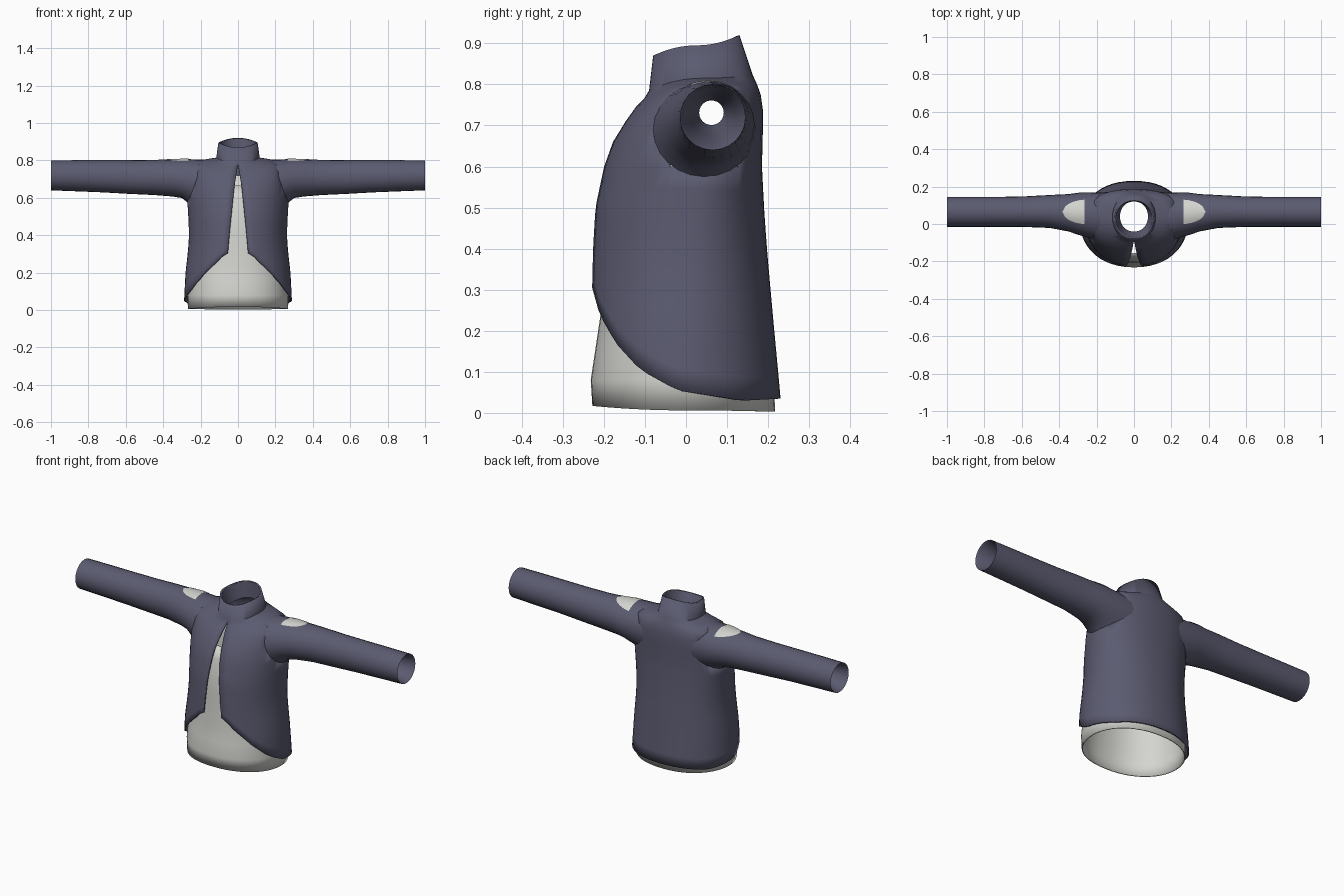
import bpy, bmesh, math
from mathutils import Vector
from mathutils.bvhtree import BVHTree

if "Cube" in bpy.data.objects:
    bpy.data.objects.remove(bpy.data.objects["Cube"])


def material(name, rgb):
    m = bpy.data.materials.new(name)
    m.diffuse_color = (*rgb, 1)
    m.use_nodes = True
    m.node_tree.nodes["Principled BSDF"].inputs["Base Color"].default_value = m.diffuse_color
    return m


NAVY = material("slate navy cloth", (0.105, 0.105, 0.165))
WHITE = material("off white cloth", (0.66, 0.66, 0.63))


def table(rows, v):
    """Linear lookup of row values by their first column."""
    if v <= rows[0][0]:
        return rows[0][1:]
    for a, b in zip(rows, rows[1:]):
        if v <= b[0]:
            f = (v - a[0]) / (b[0] - a[0])
            return tuple(p + (q - p) * f for p, q in zip(a[1:], b[1:]))
    return rows[-1][1:]


def section(t, hw, yf, yb, yc, zf, zs, zb):
    """Point on a garment ring: t = 0 at the front, pi at the back."""
    c = math.cos(t)
    y = yc - (yc - yf) * c if c > 0 else yc - (yb - yc) * c
    z = zs + ((zf if c > 0 else zb) - zs) * c * c
    return Vector((hw * max(math.sin(t), 0) ** 0.9, y, z))


def skin(bm, grid, closed=False):
    vs = [[bm.verts.new(p) for p in row] for row in grid]
    n = len(grid[0])
    for a, b in zip(vs, vs[1:]):
        for i in range(n if closed else n - 1):
            j = (i + 1) % n
            bm.faces.new((a[i], a[j], b[j], b[i]))


def finish(name, bm, mat, thick=0):
    me = bpy.data.meshes.new(name)
    bm.to_mesh(me)
    bm.free()
    me.materials.append(mat)
    ob = bpy.data.objects.new(name, me)
    bpy.context.collection.objects.link(ob)
    bpy.context.view_layer.objects.active = ob
    ob.select_set(True)
    bpy.ops.object.shade_smooth_by_angle(angle=math.radians(50))
    ob.select_set(False)
    mir = ob.modifiers.new("mirror", 'MIRROR')
    mir.use_clip = True
    if thick:
        sol = ob.modifiers.new("thickness", 'SOLIDIFY')
        sol.thickness = thick
        sol.offset = -1
    return ob


N = 24   # columns per half garment

# Jacket body: z, half width, front y, back y, centre y
LOWER = [(0, .29, -.236, .232, 0), (.04, .289, -.236, .23, 0), (.2, .281, -.235, .215, 0),
         (.31, .268, -.232, .205, .01), (.4, .262, -.229, .197, .02),
         (.5, .266, -.222, .19, .03), (.6, .272, -.2, .185, .04)]
# Shoulders and collar: half width, front y, back y, centre y, front z, side z, back z
UPPER = [(.274, -.178, .187, .05, .66, .68, .68), (.268, -.147, .187, .055, .71, .75, .74),
         (.24, -.122, .182, .058, .745, .788, .775), (.18, -.102, .173, .05, .765, .805, .80),
         (.116, -.09, .163, .037, .785, .815, .822), (.105, -.08, .13, .025, .87, .895, .92)]
# Front hem height by y, and half width of the opening by z
HEM = [(-.23, .31), (-.21, .24), (-.17, .17), (-.11, .105), (-.02, .055), (.14, .03), (.23, .035)]
GAP = [(.31, .055), (.45, .042), (.66, .02), (.785, 0)]


def column(k, z, hw):
    t0 = math.asin((table(GAP, z)[0] / hw) ** (1 / .9))
    return t0 + (math.pi - t0) * k / N


def lower(t, z):
    return section(t, *table(LOWER, z), z, z, z)


hems = []
for k in range(N + 1):
    z = .1
    for _ in range(12):
        z = (z + table(HEM, lower(column(k, .31, .268), z).y)[0]) / 2
    hems.append(z)
grid = []
for r in range(11):
    row = []
    for k in range(N + 1):
        z = hems[k] + (.6 - hems[k]) * r / 10
        row.append(lower(column(k, z, table(LOWER, z)[0]), z))
    grid.append(row)
for u in UPPER:
    grid.append([section(column(k, u[4], u[0]), *u) for k in range(N + 1)])
body = bmesh.new()
skin(body, grid)
body_tree = BVHTree.FromBMesh(body)

# Sleeve rings: x, centre y, centre z, radius y, radius z
BASE = (0, .045, .69, .125, .115)
SLEEVE = [(.30, .055, .703, .112, .104), (.35, .06, .706, .1, .099), (.45, .067, .709, .088, .094),
          (.58, .066, .711, .082, .09), (.72, .065, .715, .08, .086), (.87, .065, .718, .08, .083),
          (1.0, .065, .72, .08, .08)]


def ring(x, yc, zc, ry, rz, n=24):
    return [Vector((x, yc + ry * math.cos(a), zc + rz * math.sin(a)))
            for a in (2 * math.pi * i / n for i in range(n))]


# First sleeve ring is dropped onto the jacket side
root = ring(*BASE)
for p in root:
    hit = body_tree.ray_cast(Vector((1, p.y, p.z)), Vector((-1, 0, 0)))[0]
    p.x = min(hit.x, .28) if hit else .15


def in_arm(f):
    c = f.calc_center_median()
    return c.x > .12 and ((c.y - BASE[1]) / BASE[3]) ** 2 + ((c.z - BASE[2]) / BASE[4]) ** 2 < .75


# Armhole
bmesh.ops.delete(body, geom=[f for f in body.faces if in_arm(f)], context='FACES')
finish("jacket_body", body, NAVY, .008)

# Sleeves
bm = bmesh.new()
skin(bm, [root] + [ring(*s) for s in SLEEVE], True)
sleeve_tree = BVHTree.FromBMesh(bm)
finish("sleeves", bm, NAVY)

# Lining narrowing inwards from the cuffs
bm = bmesh.new()
skin(bm, [ring(1, .065, .72, .08, .08), ring(.99, .065, .72, .074, .074),
          ring(.88, .064, .725, .052, .052), ring(.75, .062, .731, .03, .03)], True)
finish("cuff_lining", bm, NAVY)

# Lining narrowing inwards from the collar
bm = bmesh.new()
skin(bm, [[section(math.pi * k / N, *u) for k in range(N + 1)] for u in
          [UPPER[-1], (.097, -.072, .122, .025, .868, .893, .917),
           (.075, -.04, .12, .04, .80, .81, .83)]])
finish("collar_lining", bm, NAVY)

# Shirt: half width, front y, back y, centre y, front z, side z, back z
SHIRT = [(.268, -.228, .217, 0, .017, .006, .003), (.27, -.232, .214, 0, .08, .08, .08),
         (.266, -.22, .206, 0, .16, .16, .16), (.26, -.208, .198, 0, .24, .24, .24),
         (.25, -.207, .184, .01, .4, .4, .4), (.252, -.2, .177, .02, .5, .5, .5),
         (.255, -.182, .172, .04, .6, .6, .6), (.252, -.16, .172, .05, .665, .66, .72)]
bm = bmesh.new()
skin(bm, [[section(math.pi * k / N, *u) for k in range(N + 1)] for u in SHIRT])
finish("shirt", bm, WHITE, .006)

# Pale shoulder patches lying on the sleeve tops
bm = bmesh.new()
grid = []
for i in range(9):
    f = i / 8
    half = .065 * math.sqrt(max(1 - f ** 1.7, .0004))
    row = []
    for j in range(9):
        x, y = .265 + .117 * f, .065 + half * (j / 4 - 1)
        hit = sleeve_tree.ray_cast(Vector((x, y, 1)), Vector((0, 0, -1)))[0]
        row.append(Vector((x, y, (hit.z if hit else .8) + .003)))
    grid.append(row)
skin(bm, grid)
bmesh.ops.reverse_faces(bm, faces=[f for f in bm.faces if f.normal.z < 0])
bm.normal_update()
bmesh.ops.reverse_faces(bm, faces=[f for f in bm.faces if f.normal.z < 0])
finish("shoulder_patches", bm, WHITE)
